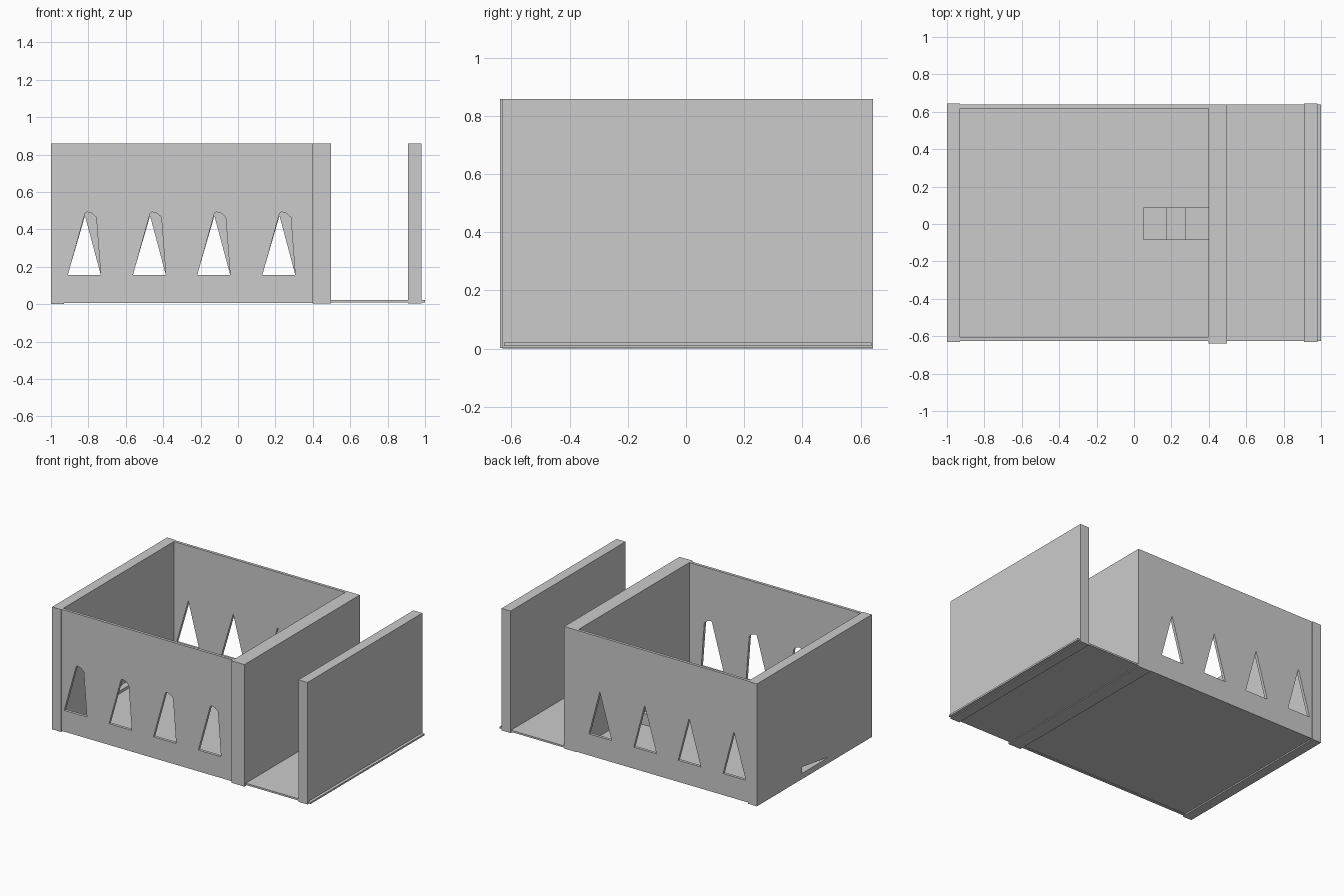
import bpy, bmesh

if "Cube" in bpy.data.objects:
    bpy.data.objects.remove(bpy.data.objects["Cube"])


def prism(name, pts, axis, lo, hi):
    """Extrude a 2D outline along x or y ('x': pts are y,z; 'y': pts are x,z)."""
    def place(p, d):
        return (d, p[0], p[1]) if axis == 'x' else (p[0], d, p[1])
    bm = bmesh.new()
    a = [bm.verts.new(place(p, lo)) for p in pts]
    b = [bm.verts.new(place(p, hi)) for p in pts]
    n = len(pts)
    bm.faces.new(a)
    bm.faces.new(b[::-1])
    for i in range(n):
        j = (i + 1) % n
        bm.faces.new((a[i], b[i], b[j], a[j]))
    bmesh.ops.recalc_face_normals(bm, faces=bm.faces)
    me = bpy.data.meshes.new(name)
    bm.to_mesh(me)
    bm.free()
    ob = bpy.data.objects.new(name, me)
    bpy.context.collection.objects.link(ob)
    return ob


def box(name, x, y, z):
    return prism(name, [(x[0], z[0]), (x[1], z[0]), (x[1], z[1]), (x[0], z[1])],
                 'y', y[0], y[1])


def cut(ob, cutter):
    """Apply a boolean cut, then discard the cutter."""
    cutter.hide_render = True
    mod = ob.modifiers.new("cut", 'BOOLEAN')
    mod.operation = 'DIFFERENCE'
    mod.solver = 'EXACT'
    mod.object = cutter
    bpy.context.view_layer.objects.active = ob
    bpy.ops.object.modifier_apply(modifier=mod.name)
    bpy.data.objects.remove(cutter, do_unlink=True)


TOP = 0.858

# Floor slab
box("floor", (-0.98, 1.0), (-0.625, 0.638), (0.009, 0.021))

# Thick cross walls
left_wall = box("left_wall", (-1.0, -0.93), (-0.63, 0.643), (0.0, TOP))
box("middle_wall", (0.398, 0.498), (-0.64, 0.638), (0.003, TOP))
box("right_wall", (0.91, 0.98), (-0.63, 0.643), (0.003, TOP))

# Thin side walls
front_wall = box("front_wall", (-0.935, 0.40), (-0.625, -0.605), (0.006, TOP))
back_wall = box("back_wall", (-0.935, 0.40), (0.618, 0.638), (0.006, TOP))

# Pointed windows: front ones have a wider, bent tip
for i, cx in enumerate((-0.82, -0.472, -0.128, 0.22)):
    front = [(-0.09, 0.155), (0.086, 0.155), (0.062, 0.465), (0.04, 0.485),
             (0.012, 0.493), (0.002, 0.485)]
    back = [(-0.09, 0.157), (0.086, 0.157), (0.002, 0.472)]
    for wall, pts, y in ((front_wall, front, (-0.7, -0.5)), (back_wall, back, (0.5, 0.7))):
        cut(wall, prism("window_cutter", [(cx + px, pz) for px, pz in pts], 'y', *y))

# Low slanted slot in the left wall
cut(left_wall, prism("slot_cutter", [(0.145, 0.04), (0.145, 0.085), (-0.14, 0.045),
                                     (-0.14, 0.04)], 'x', -1.1, -0.8))

# Three inside steps up to the middle wall
prism("steps", [(0.05, 0.02), (0.40, 0.02), (0.40, 0.145), (0.275, 0.145), (0.275, 0.10),
                (0.17, 0.10), (0.17, 0.06), (0.05, 0.06)], 'y', -0.085, 0.087)
